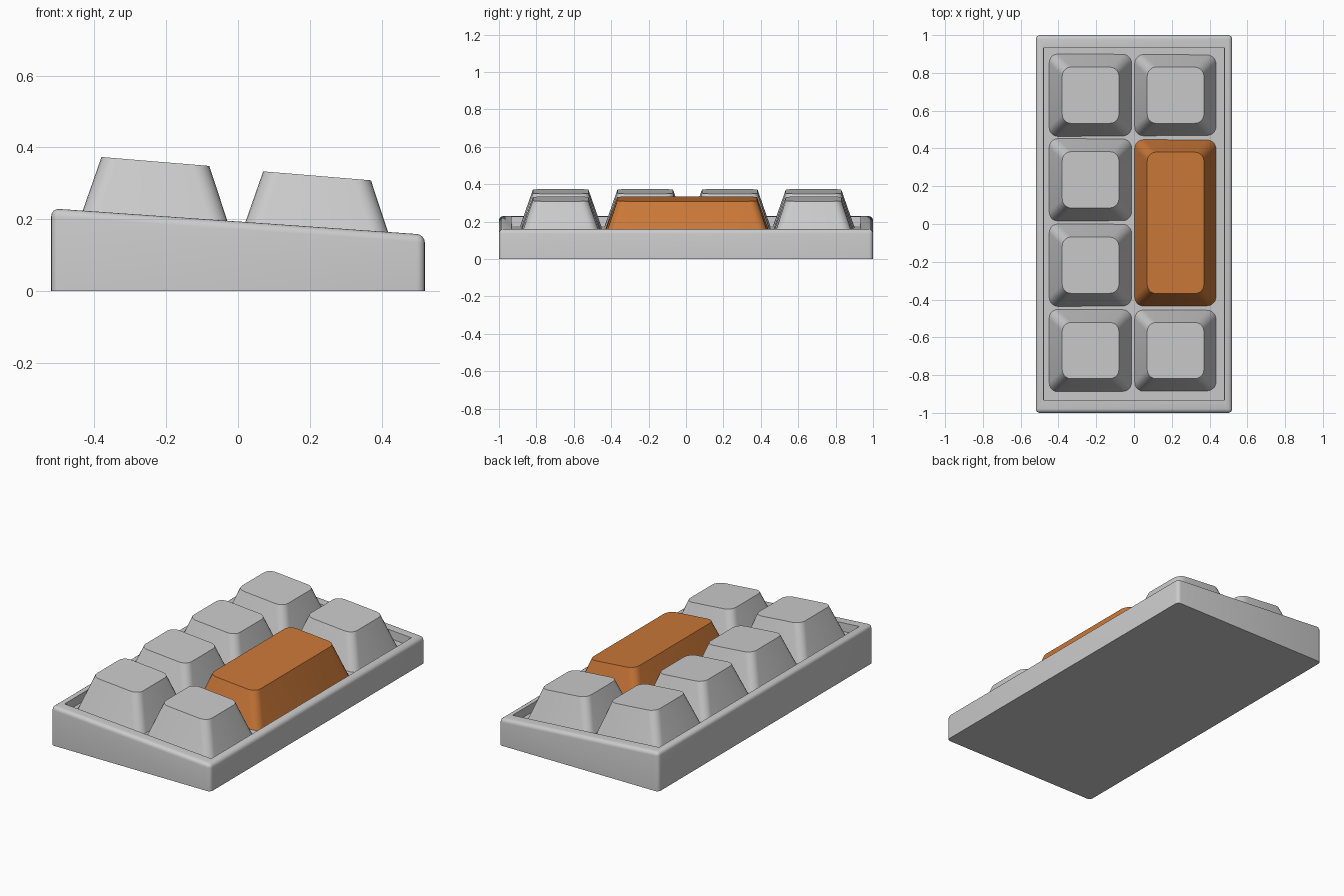
import bpy, bmesh

if "Cube" in bpy.data.objects:
    bpy.data.objects.remove(bpy.data.objects["Cube"])

orange = bpy.data.materials.new("orange")
orange.diffuse_color = (0.60, 0.19, 0.04, 1)
orange.use_nodes = True
orange.node_tree.nodes["Principled BSDF"].inputs["Base Color"].default_value = orange.diffuse_color


def finish(bm, name, material=None):
    bmesh.ops.recalc_face_normals(bm, faces=bm.faces)
    mesh = bpy.data.meshes.new(name)
    bm.to_mesh(mesh)
    bm.free()
    ob = bpy.data.objects.new(name, mesh)
    bpy.context.collection.objects.link(ob)
    if material:
        mesh.materials.append(material)
    bpy.ops.object.select_all(action='DESELECT')
    ob.select_set(True)
    bpy.context.view_layer.objects.active = ob
    bpy.ops.object.shade_smooth_by_angle()
    return ob


def is_vertical(edge):
    return edge.verts[0].co.z * edge.verts[1].co.z < 0


# Wedge-shaped tray: soft upper edges, recessed top
bm = bmesh.new()
bmesh.ops.create_cube(bm, size=2)
soft = [e for e in bm.edges if is_vertical(e) or all(v.co.z > 0 for v in e.verts)]
for v in bm.verts:
    x = v.co.x * 0.52
    v.co = (x, v.co.y, 0 if v.co.z < 0 else 0.194 - 0.07 * x)
bmesh.ops.bevel(bm, geom=soft, offset=0.022, segments=4, profile=0.5, affect='EDGES')
bm.normal_update()
top = max((f for f in bm.faces if f.normal.z > 0.9), key=lambda f: f.calc_area())
bmesh.ops.inset_region(bm, faces=[top], thickness=0.028)
for v in top.verts:
    v.co.y += 0.025 if v.co.y > 0 else -0.025
    v.co.y *= 0.925 / 0.975
bmesh.ops.inset_region(bm, faces=[top], thickness=0.002)
for v in top.verts:
    v.co.z -= 0.05
finish(bm, "tray")


def keycap(name, x, y, length, z_top, material=None):
    """Tapered cap with rounded corners, tilted along x."""
    bm = bmesh.new()
    bmesh.ops.create_cube(bm, size=2)
    corners = [e for e in bm.edges if is_vertical(e)]
    for v in bm.verts:
        upper = v.co.z > 0
        half_x = 0.15 if upper else 0.222
        half_y = length / 2 - (0.072 if upper else 0)
        dx = v.co.x * half_x
        z = (z_top if upper else z_top - 0.212) - 0.083 * dx
        v.co = (x + dx, y + v.co.y * half_y, z)
    bmesh.ops.bevel(bm, geom=corners, offset=0.045, segments=5, profile=0.5, affect='EDGES')
    finish(bm, name, material)


# Two columns of keys, with one long key on the lower column
rows = (0.682, 0.234, -0.218, -0.67)
for i, y in enumerate(rows):
    keycap(f"upper_key_{i + 1}", -0.23, y, 0.442, 0.361)
for i, y in enumerate((rows[0], rows[3])):
    keycap(f"lower_key_{i + 1}", 0.22, y, 0.442, 0.321)
keycap("long_key", 0.22, 0.006, 0.893, 0.321, orange)
